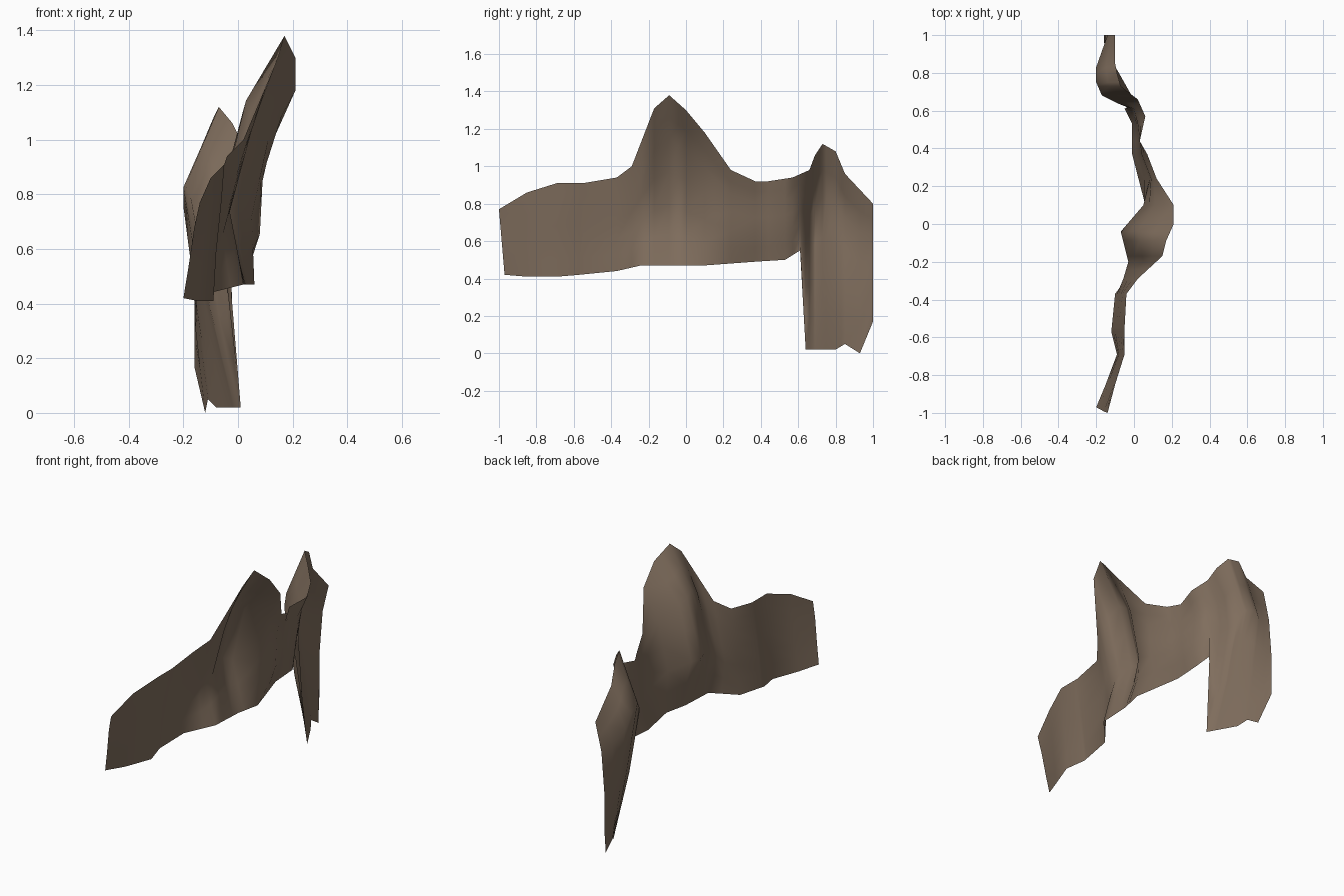
import bpy
import bmesh

# Remove the default object
default_cube = bpy.data.objects.get("Cube")
if default_cube:
    bpy.data.objects.remove(default_cube, do_unlink=True)


def make_material(name, colour):
    material = bpy.data.materials.new(name)
    material.use_nodes = True
    material.diffuse_color = colour
    shader = material.node_tree.nodes["Principled BSDF"]
    shader.inputs["Base Color"].default_value = colour
    shader.inputs["Roughness"].default_value = 0.9
    return material


def sample(profile, y):
    """Linear value of a profile (y, a, b) at a position along the sheet."""
    if y <= profile[0][0]:
        return profile[0][1:]
    for start, end in zip(profile, profile[1:]):
        if y <= end[0]:
            blend = (y - start[0]) / (end[0] - start[0])
            return [a + (b - a) * blend for a, b in zip(start[1:], end[1:])]
    return profile[-1][1:]


# Profiles in hundredths of a unit, from the front end to the back end
# Upper edge: y, x, z
upper_edge = [
    (-100, -14, 77), (-85, -10, 86), (-69, -5, 91), (-55, -5, 91),
    (-37, -4, 94), (-29, 2, 100), (-17, 15, 131), (-9, 17, 138),
    (0, 21, 130), (10, 21, 118), (24, 12, 98), (37, 7, 92),
    (44, 3, 92), (57, 6, 94), (66, 2, 98), (69, -2, 106),
    (73, -7, 112), (80, -9, 108), (85, -10, 96), (100, -10, 80),
]

# Lower edge: y, x, z, dropping to the ground at the hanging end
lower_edge = [
    (-97, -20, 42), (-85, -15, 41), (-69, -9, 41), (-57, -12, 42),
    (-37, -10, 44), (-24, 2, 47), (-4, 3, 47), (10, 6, 47),
    (37, -1, 49), (53, -1, 50), (61, -5, 55), (64, 1, 2),
    (80, -8, 2), (85, -11, 5), (93, -12, 0), (100, -16, 17),
]

# Folds between the edges: y, x of the lower fold, x of the upper fold
folds = [
    (-100, -18, -16), (-69, -8, -6), (-57, -10, -7), (-37, -8, -6),
    (-20, -3, 5), (-4, -7, 2), (10, 5, 11), (24, 8, 9),
    (37, 3, 4), (53, 1, 2), (61, -3, 0), (64, -4, -9),
    (68, -10, -17), (75, -13, -20), (83, -15, -20), (100, -16, -14),
]

FOLD_HEIGHTS = (0.35, 0.74)
ROW_HEIGHTS = (0, 0.18, FOLD_HEIGHTS[0], 0.55, FOLD_HEIGHTS[1], 0.87, 1)
UNIT = 0.01


def sheet_column(mesh, y):
    """One line of vertices from the lower edge to the upper edge."""
    top_x, top_z = sample(upper_edge, y)
    bottom_x, bottom_z = sample(lower_edge, y)
    low_fold, high_fold = sample(folds, y)
    section = [
        (0, bottom_x), (FOLD_HEIGHTS[0], low_fold),
        (FOLD_HEIGHTS[1], high_fold), (1, top_x),
    ]
    column = []
    for height in ROW_HEIGHTS:
        x = sample(section, height)[0]
        z = bottom_z + (top_z - bottom_z) * height
        # The front end leans slightly backward towards its lower corner
        lean = 3 * (1 - height) if y == upper_edge[0][0] else 0
        column.append(mesh.verts.new((x * UNIT, (y + lean) * UNIT, z * UNIT)))
    return column


# Build the folded sheet from neighbouring columns
stations = {point[0] for profile in (upper_edge, lower_edge, folds) for point in profile}
stations.discard(lower_edge[0][0])
mesh = bmesh.new()
columns = [sheet_column(mesh, y) for y in sorted(stations)]
for near, far in zip(columns, columns[1:]):
    for row in range(len(ROW_HEIGHTS) - 1):
        face = mesh.faces.new((near[row], far[row], far[row + 1], near[row + 1]))
        face.smooth = True

sheet_data = bpy.data.meshes.new("folded_sheet")
mesh.to_mesh(sheet_data)
mesh.free()
sheet_data.materials.append(make_material("dull_brown", (0.215, 0.155, 0.11, 1)))
folded_sheet = bpy.data.objects.new("folded_sheet", sheet_data)
bpy.context.collection.objects.link(folded_sheet)
